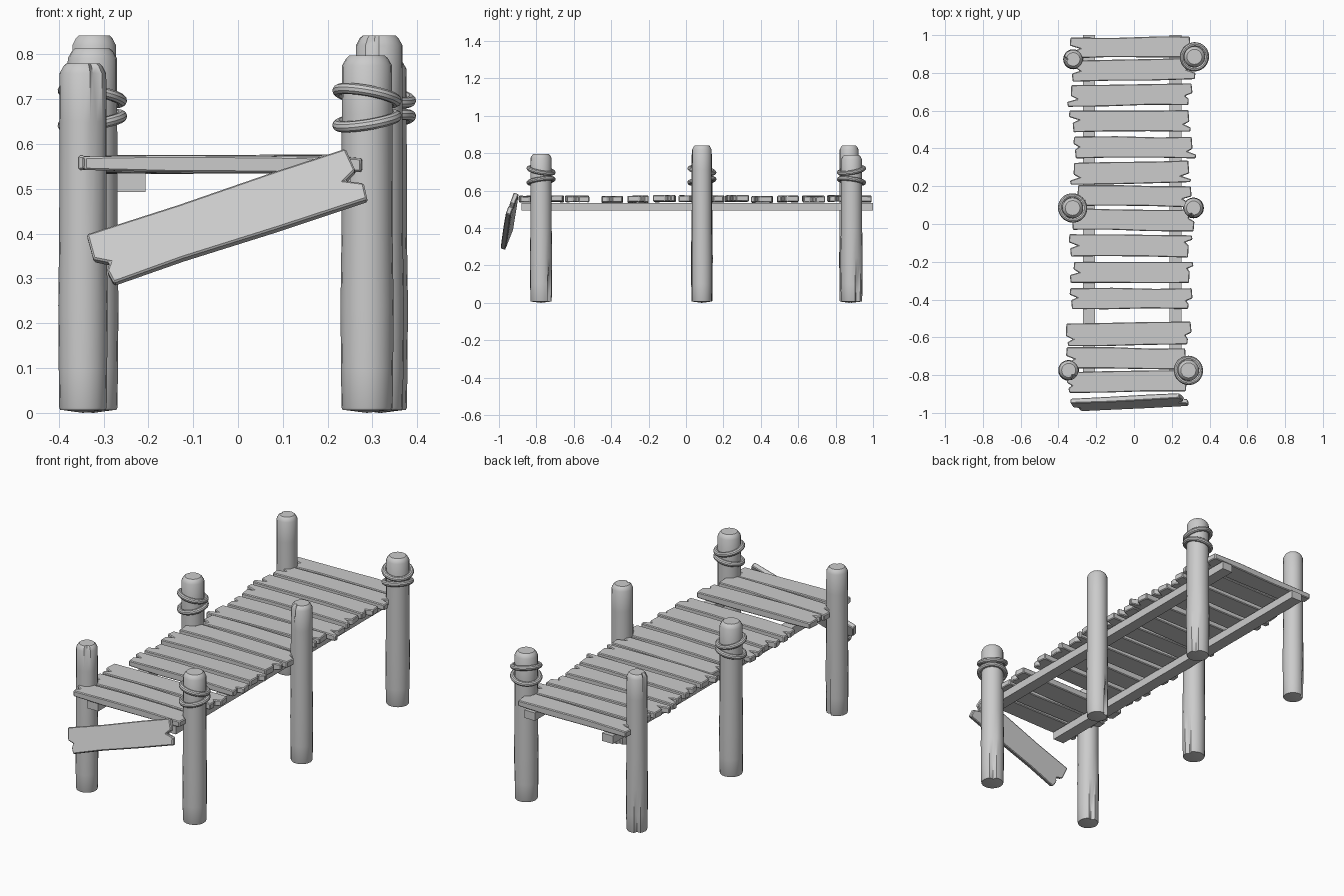
import bpy, bmesh, math, random
from mathutils import Matrix, Vector

if "Cube" in bpy.data.objects:
    bpy.data.objects.remove(bpy.data.objects["Cube"])

random.seed(7)


def finish(name, bm, smooth=False):
    bmesh.ops.recalc_face_normals(bm, faces=bm.faces)
    me = bpy.data.meshes.new(name)
    bm.to_mesh(me)
    bm.free()
    ob = bpy.data.objects.new(name, me)
    bpy.context.collection.objects.link(ob)
    if smooth:
        bpy.ops.object.select_all(action='DESELECT')
        ob.select_set(True)
        bpy.context.view_layer.objects.active = ob
        bpy.ops.object.shade_smooth_by_angle(angle=math.radians(35))
    return ob


# weathered post: lathed rings with grooves pulled in for cracks
def post(name, x, y, r, top, top_crack=None, low_crack=None):
    n = 20
    rings = [(0.007, 0.96), (0.012, 1), (0.1, 1.02), (0.24, 1.04), (0.4, 1.0),
             (top - 0.13, 0.99), (top - 0.022, 0.98), (top - 0.006, 0.82), (top, 0.7)]
    bm = bmesh.new()
    loops = []
    for z, f in rings:
        loop = []
        for k in range(n):
            rr = r * f
            if k == top_crack and z > top - 0.1:
                rr *= 0.74
            if k == low_crack and z < 0.15:
                rr *= 0.74
            a = math.tau * k / n
            loop.append(bm.verts.new((x + rr * math.cos(a), y + rr * math.sin(a), z)))
        loops.append(loop)
    for a, b in zip(loops, loops[1:]):
        for k in range(n):
            bm.faces.new((a[k], a[(k + 1) % n], b[(k + 1) % n], b[k]))
    bm.faces.new(loops[-1])
    tip = bm.verts.new((x, y, 0))
    for k in range(n):
        bm.faces.new((loops[0][(k + 1) % n], loops[0][k], tip))
    finish(name, bm, True)


# rope ring: tilted torus
def rope(name, x, y, z, R, tilt_x, tilt_y, t=0.0125, n=32, m=10):
    bm = bmesh.new()
    rows = []
    for i in range(n):
        a = math.tau * i / n
        rows.append([bm.verts.new(((R + t * math.cos(b)) * math.cos(a),
                                   (R + t * math.cos(b)) * math.sin(a), t * math.sin(b)))
                     for b in (math.tau * j / m for j in range(m))])
    for i in range(n):
        for j in range(m):
            p, q = rows[i], rows[(i + 1) % n]
            bm.faces.new((p[j], q[j], q[(j + 1) % m], p[(j + 1) % m]))
    bm.transform(Matrix.Translation((x, y, z)) @ Matrix.Rotation(math.radians(tilt_x), 4, 'X')
                 @ Matrix.Rotation(math.radians(tilt_y), 4, 'Y'))
    finish(name, bm, True)


# split plank end: tongues of uneven length with a V notch
def ragged_end(length, w, side):
    c = random.uniform(-0.45, 0.45)
    d = random.uniform(0.03, 0.055)
    s1, s2 = random.choice([(0, 0.02), (0.02, 0), (0.004, 0.012)])
    pts = [(length - s1 - 0.004, -w), (length - s1, w * (c - 0.3)), (length - d, w * c),
           (length - s2, w * (c + 0.25)), (length - s2 - 0.005, w)]
    return pts if side > 0 else [(-px, -py) for px, py in pts]


def plank(name, length, width, thick, matrix):
    L, w = length / 2, width / 2
    j = lambda: random.uniform(-0.005, 0.003)
    outline = ragged_end(L, w, 1) + [(L * 0.4, w + j()), (-L * 0.3, w + j())]
    outline += ragged_end(L, w, -1) + [(-L * 0.4, -w - j()), (L * 0.3, -w - j())]
    bm = bmesh.new()
    face = bm.faces.new([bm.verts.new((px, py, -thick / 2)) for px, py in outline])
    ext = bmesh.ops.extrude_face_region(bm, geom=[face])
    up = [v for v in ext['geom'] if isinstance(v, bmesh.types.BMVert)]
    bmesh.ops.translate(bm, verts=up, vec=(0, 0, thick))
    # worn, slightly thinner ends
    for v in bm.verts:
        if abs(v.co.x) > L * 0.7:
            v.co.z *= random.uniform(0.78, 0.95)
    bm.transform(matrix)
    ob = finish(name, bm)
    bev = ob.modifiers.new("worn_edges", 'BEVEL')
    bev.width, bev.segments, bev.limit_method = 0.004, 1, 'ANGLE'


def beam(name, x, width):
    bm = bmesh.new()
    bmesh.ops.create_cube(bm, size=1, matrix=Matrix.Translation((x, 0.06, 0.514))
                          @ Matrix.Diagonal((width, 1.88, 0.042, 1)))
    finish(name, bm)


# six posts
post("front_left_post", -0.346, -0.775, 0.053, 0.78, 17, 4)
post("front_right_post", 0.288, -0.775, 0.057, 0.797, None, 3)
post("middle_left_post", -0.325, 0.085, 0.056, 0.813, None, 1)
post("middle_right_post", 0.315, 0.085, 0.053, 0.842, 14, 6)
post("back_left_post", -0.322, 0.872, 0.051, 0.842, 10, 7)
post("back_right_post", 0.32, 0.885, 0.057, 0.79, None, 2)

# rope pairs on three posts
for label, x, y, flip in (("front_right", 0.288, -0.775, 1), ("middle_left", -0.325, 0.085, 1),
                          ("back_right", 0.32, 0.885, -1)):
    rope(label + "_upper_rope", x, y, 0.708, 0.066, -10 * flip, 10)
    rope(label + "_lower_rope", x, y, 0.652, 0.066, 8 * flip, -9)

# two stringers under the deck
beam("left_stringer", -0.238, 0.064)
beam("right_stringer", 0.22, 0.062)

# deck planks: x min, x max, y min, y max, turn in degrees, z shift
deck = [(-0.34, 0.32, 0.88, 0.99, 0.5, 0), (-0.33, 0.325, 0.76, 0.872, 1.2, 0.002),
        (-0.355, 0.31, 0.625, 0.74, 0.8, 0), (-0.345, 0.305, 0.487, 0.602, 0.3, 0),
        (-0.325, 0.33, 0.347, 0.462, 0, -0.002), (-0.34, 0.305, 0.215, 0.33, 1.2, 0.002),
        (-0.32, 0.305, 0.092, 0.203, -0.6, 0), (-0.34, 0.32, -0.035, 0.08, -0.8, 0.002),
        (-0.35, 0.31, -0.175, -0.057, -0.5, 0.002), (-0.34, 0.315, -0.312, -0.2, 0, -0.002),
        (-0.345, 0.31, -0.45, -0.34, 0, -0.002), (-0.365, 0.305, -0.642, -0.522, 0.9, 0.001),
        (-0.36, 0.295, -0.768, -0.655, -0.6, 0.001), (-0.36, 0.298, -0.89, -0.78, 0.8, 0)]
for i, (x0, x1, y0, y1, turn, dz) in enumerate(deck):
    plank(f"deck_plank_{i + 1}", x1 - x0, y1 - y0, 0.037,
          Matrix.Translation(((x0 + x1) / 2, (y0 + y1) / 2, 0.555 + dz))
          @ Matrix.Rotation(math.radians(turn), 4, 'Z')
          @ Matrix.Rotation(math.radians(random.uniform(-0.6, 0.6)), 4, 'Y'))

# broken plank hanging off the front end
u = Vector((0.59, 0.03, 0.195)).normalized()
w = Vector((-0.05, 0.048, 0.125))
w = (w - w.dot(u) * u).normalized()
n = u.cross(w)
frame = Matrix((u, w, n)).transposed().to_4x4()
plank("hanging_plank", 0.63, 0.13, 0.03, Matrix.Translation((-0.022, -0.944, 0.435)) @ frame)
